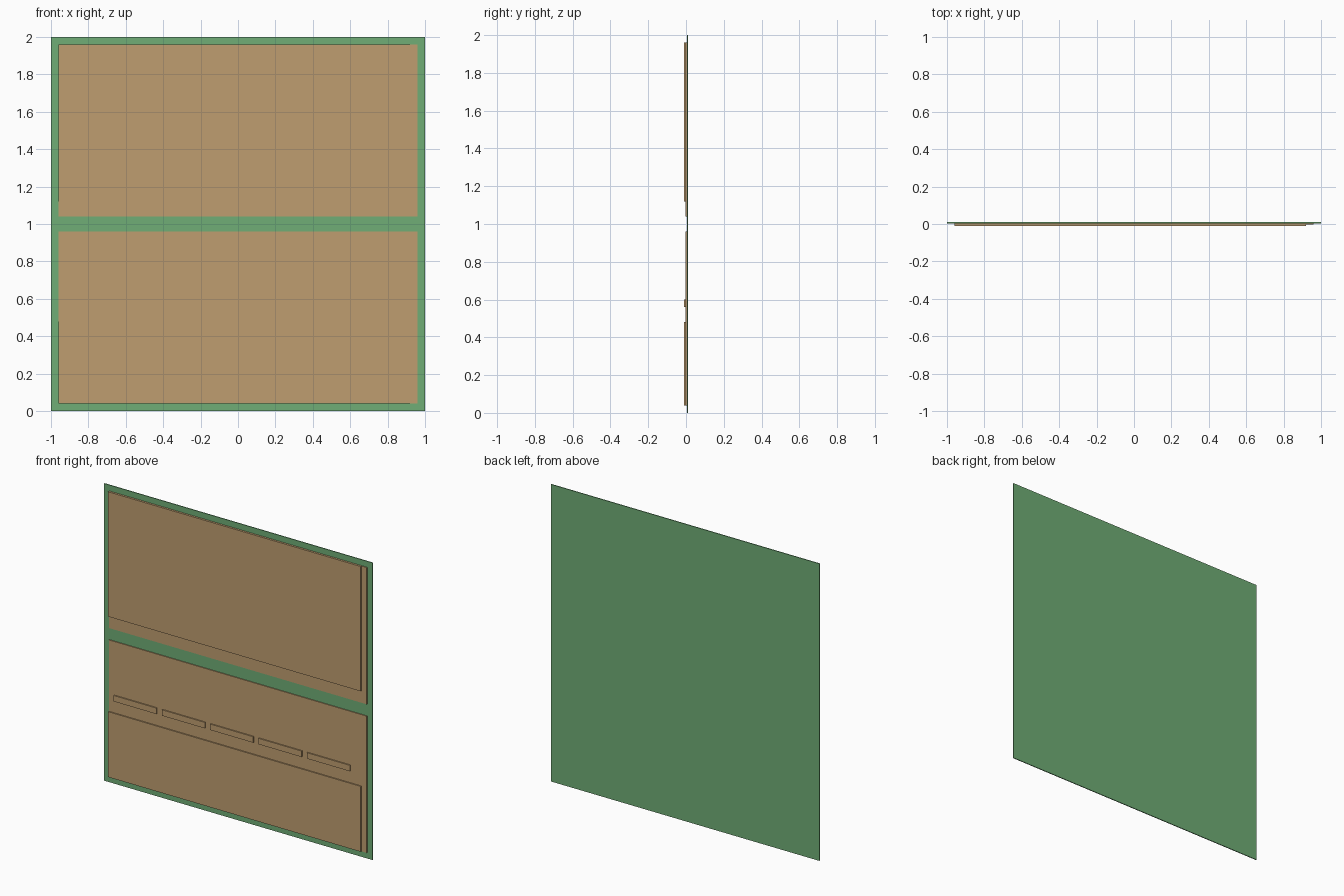
import bpy

if "Cube" in bpy.data.objects:
    bpy.data.objects.remove(bpy.data.objects["Cube"])

def material(name, color):
    m = bpy.data.materials.new(name)
    m.diffuse_color = color
    m.use_nodes = True
    m.node_tree.nodes["Principled BSDF"].inputs["Base Color"].default_value = m.diffuse_color
    return m

green = material("green", (0.16, 0.42, 0.18, 1))
tan = material("tan", (0.52, 0.34, 0.16, 1))

def slab(name, x0, x1, y0, y1, z0, z1, mat):
    bpy.ops.mesh.primitive_cube_add(size=1, location=((x0 + x1) / 2, (y0 + y1) / 2, (z0 + z1) / 2))
    o = bpy.context.object
    o.name = name
    o.scale = (x1 - x0, y1 - y0, z1 - z0)
    bpy.ops.object.transform_apply(location=False, rotation=False, scale=True)
    o.data.materials.append(mat)
    return o

# Depth layers from back to front
BACK, MID, STEP, FRONT = 0.01, 0.004, -0.002, -0.01

# Backing sheet
slab("backing_board", -1, 1, MID, BACK, 0, 2, green)

# Two inset panels
slab("upper_panel", -0.96, 0.96, STEP, MID, 1.04, 1.96, tan)
slab("lower_panel", -0.96, 0.96, STEP, MID, 0.04, 0.96, tan)

# Raised fields on the panels
slab("upper_raised_field", -0.96, 0.92, FRONT, STEP, 1.12, 1.96, tan)
slab("lower_raised_field", -0.96, 0.92, FRONT, STEP, 0.04, 0.48, tan)

# Row of raised bars across the lower panel
for i in range(5):
    x = -0.92 + 0.36 * i
    slab(f"raised_bar_{i + 1}", x, x + 0.32, FRONT, STEP, 0.56, 0.60, tan)
